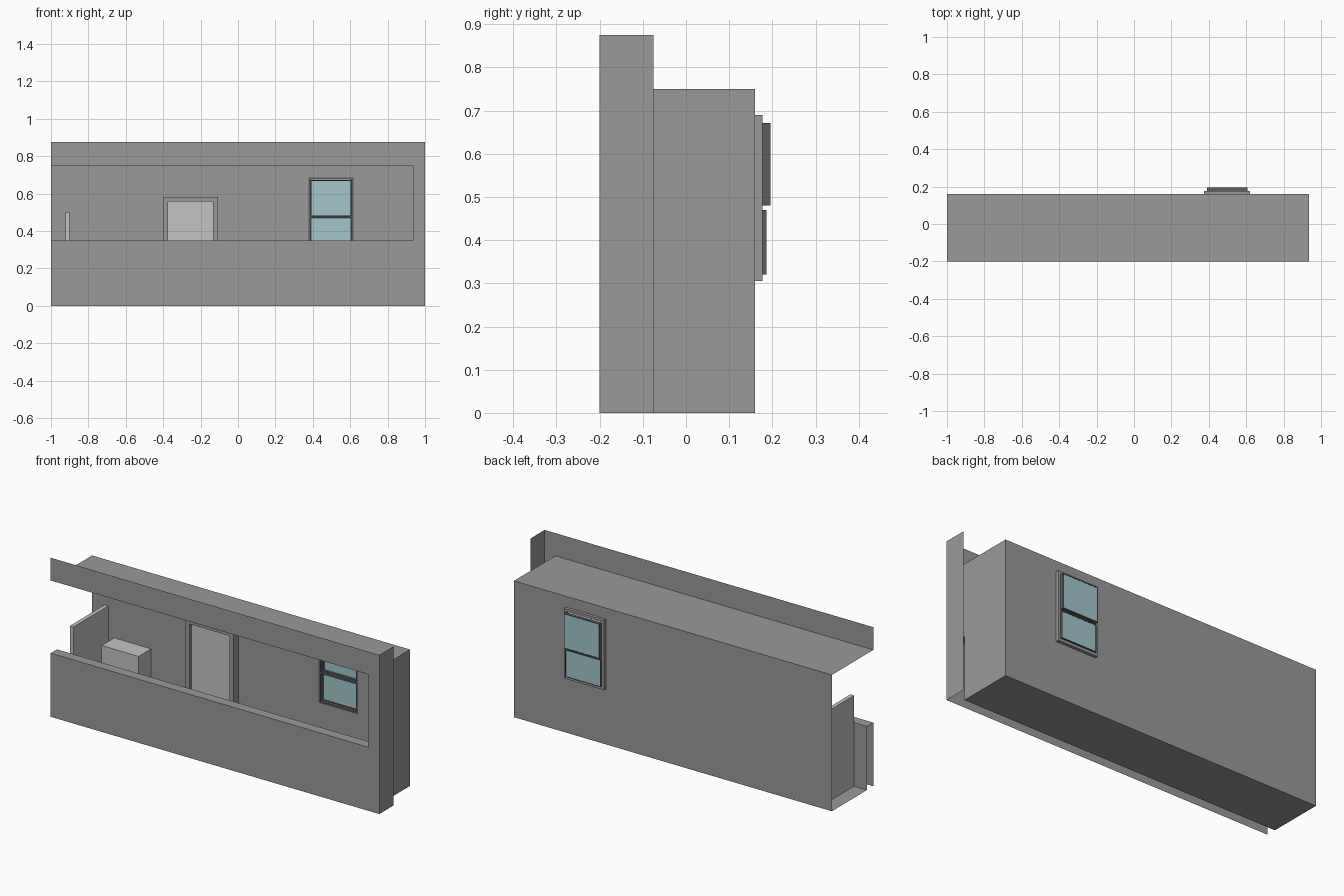
import bpy

if "Cube" in bpy.data.objects:
    bpy.data.objects.remove(bpy.data.objects["Cube"], do_unlink=True)


def material(name, colour):
    m = bpy.data.materials.new(name)
    m.use_nodes = True
    rgba = (*colour, 1)
    m.diffuse_color = rgba
    m.node_tree.nodes["Principled BSDF"].inputs["Base Color"].default_value = rgba
    return m


grey = material("wall grey", (0.32, 0.32, 0.32))
light = material("light grey", (0.55, 0.55, 0.55))
dark = material("dark grey", (0.11, 0.11, 0.11))
blue = material("pale blue glass", (0.36, 0.57, 0.60))


def build(name, verts, faces, mat):
    mesh = bpy.data.meshes.new(name)
    mesh.from_pydata(verts, [], faces)
    mesh.materials.append(mat)
    mesh.update()
    ob = bpy.data.objects.new(name, mesh)
    bpy.context.collection.objects.link(ob)
    return ob


def boxes(name, ranges, mat):
    """One mesh of boxes, each given as (x0, x1, y0, y1, z0, z1)."""
    verts, faces = [], []
    for x0, x1, y0, y1, z0, z1 in ranges:
        n = len(verts)
        verts += [(x, y, z) for x in (x0, x1) for y in (y0, y1) for z in (z0, z1)]
        for f in ((0, 1, 3, 2), (4, 6, 7, 5), (0, 4, 5, 1),
                  (2, 3, 7, 6), (0, 2, 6, 4), (1, 5, 7, 3)):
            faces.append([n + i for i in f])
    return build(name, verts, faces, mat)


def ring(name, x0, x1, y0, y1, z0, z1, t, mat, bottom=True):
    """Rectangular frame of thickness t in the xz plane."""
    low = z0 + t if bottom else z0
    parts = [(x0, x0 + t, y0, y1, z0, z1), (x1 - t, x1, y0, y1, z0, z1),
             (x0 + t, x1 - t, y0, y1, z1 - t, z1)]
    if bottom:
        parts.append((x0 + t, x1 - t, y0, y1, z0, low))
    return boxes(name, parts, mat)


def sheet(name, a, b, c, d, mat=grey):
    return build(name, [a, b, c, d], [(0, 1, 2, 3)], mat)


L, R, END = -1.0, 1.0, 0.935            # open end, facade end, room end
FRONT, INNER, BACK = -0.2, -0.145, 0.16
RAIL, ROOF, TOP = 0.35, 0.75, 0.875

# Front facade: parapet, column and beam as one sheet
facade = [(L, 0), (R, 0), (R, TOP), (L, TOP), (L, ROOF), (END, ROOF), (END, RAIL), (L, RAIL)]
build("front_facade", [(x, FRONT, z) for x, z in facade], [range(len(facade))], grey)
sheet("facade_return", (R, FRONT, 0), (R, -0.075, 0), (R, -0.075, TOP), (R, FRONT, TOP))

# Parapet top and inner side, floor, roof, end wall
sheet("parapet_cap", (L, FRONT, RAIL), (END, FRONT, RAIL), (END, INNER, RAIL), (L, INNER, RAIL))
sheet("parapet_inside", (L, INNER, 0), (L, INNER, RAIL), (END, INNER, RAIL), (END, INNER, 0))
sheet("floor", (L, INNER, 0), (L, BACK, 0), (END, BACK, 0), (END, INNER, 0))
sheet("roof", (L, FRONT, ROOF), (END, FRONT, ROOF), (END, BACK, ROOF), (L, BACK, ROOF))
build("end_wall", [(END, y, z) for y, z in
      ((FRONT, RAIL), (INNER, RAIL), (INNER, 0), (BACK, 0), (BACK, ROOF), (FRONT, ROOF))],
      [range(6)], grey)

# Back wall with a window opening
WX0, WX1, WZ0, WZ1 = 0.375, 0.62, 0.305, 0.69
xs, zs = (L, WX0, WX1, END), (0, WZ0, WZ1, ROOF)
grid = [(x, BACK, z) for z in zs for x in xs]
cells = [(r * 4 + c, r * 4 + c + 4, r * 4 + c + 5, r * 4 + c + 1)
         for r in range(3) for c in range(3) if (r, c) != (1, 1)]
build("back_wall", grid, cells, grey)

# Window: grey casing, dark lining and two sashes
ring("window_casing", WX0, WX1, BACK, 0.174, WZ0, WZ1, 0.003, grey)
ring("window_casing_face", WX0, WX1, 0.174, 0.177, WZ0, WZ1, 0.015, grey)
ring("window_lining", WX0 + 0.003, WX1 - 0.003, BACK, 0.174,
     WZ0 + 0.003, WZ1 - 0.003, 0.012, dark)
boxes("window_rail", [(0.39, 0.605, 0.162, 0.177, 0.47, 0.481)], dark)
for name, z0, z1, y1 in (("upper", 0.48, 0.672, 0.196), ("lower", 0.32, 0.47, 0.186)):
    ring(name + "_sash", 0.39, 0.606, 0.176, y1, z0, z1, 0.004, dark)
    boxes(name + "_glass", [(0.392, 0.604, y1 - 0.006, y1 - 0.001, z0 + 0.002, z1 - 0.002)], blue)

# Door against the back wall
ring("door_frame", -0.40, -0.108, 0.115, BACK - 0.001, 0, 0.582, 0.025, grey, bottom=False)
boxes("door_panel", [(-0.375, -0.133, 0.13, BACK - 0.001, 0.001, 0.557)], light)

# Low cabinet and thin divider
boxes("cabinet", [(-0.865, -0.64, 0.05, BACK - 0.001, 0.001, 0.333)], light)
boxes("divider", [(-0.922, -0.9, INNER, BACK - 0.001, 0.001, 0.5)], light)
